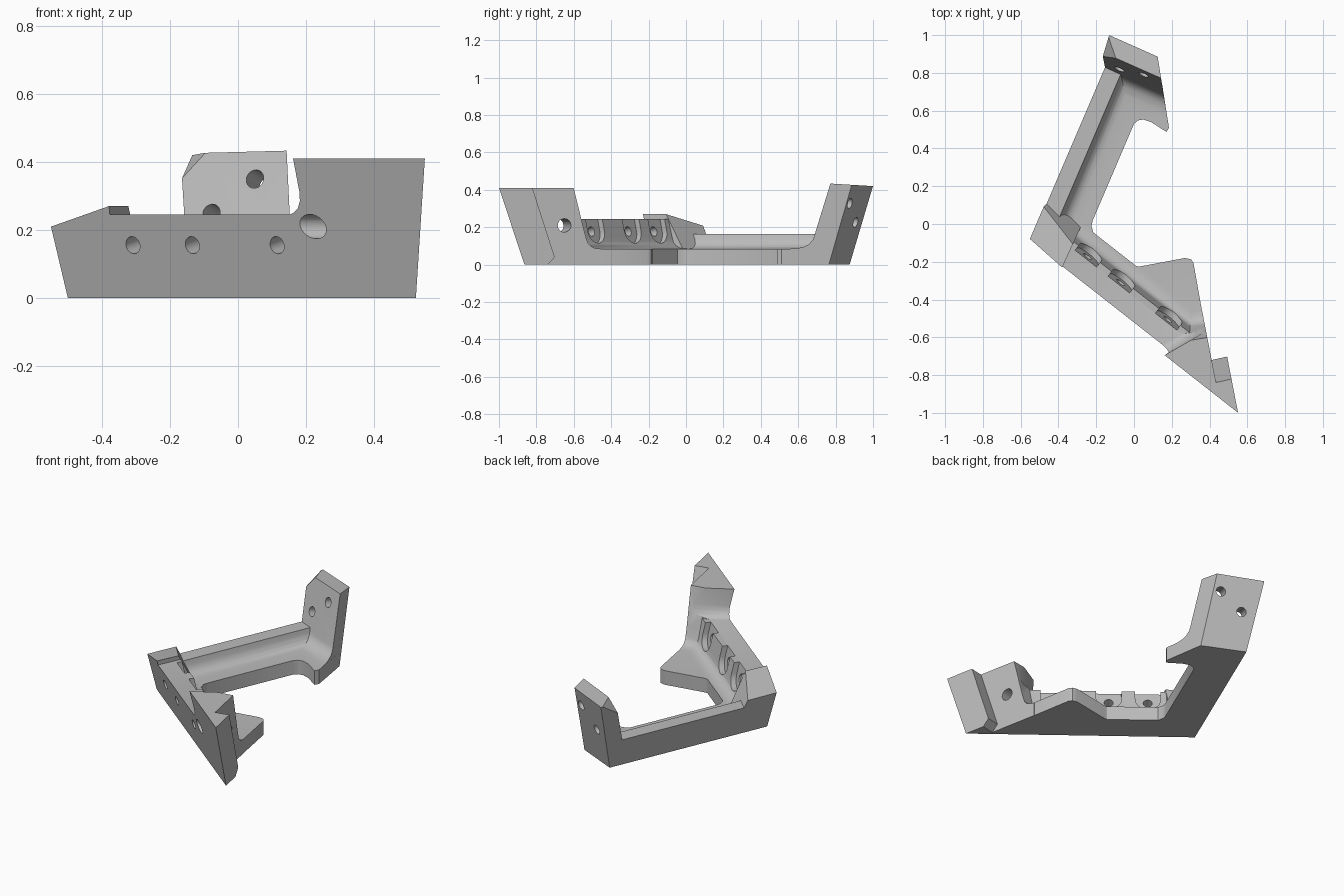
import bpy, bmesh, math
from mathutils import Vector

if "Cube" in bpy.data.objects:
    bpy.data.objects.remove(bpy.data.objects["Cube"])

grey = bpy.data.materials.new("plain grey")
grey.diffuse_color = (0.5, 0.5, 0.5, 1)
grey.use_nodes = True
grey.node_tree.nodes["Principled BSDF"].inputs["Base Color"].default_value = grey.diffuse_color

# Bounding planes: (nx, ny, nz, d), material kept where n.p <= d
FRONT = (-0.617, -0.787, -0.221, 0.356)
OUTER = (-0.919, 0.394, -0.18, 0.438)
END_A = (0.98, 0.19, 0, 0.266)
END_B = (0.411, 0.912, -0.243, 0.756)
SIDE_B = (0.988, 0.156, 0, 0.262)
BASE = (0, 0, -1, 0)


def top(z):
    return (0, 0, 1, z)


def to_object(name, bm):
    bmesh.ops.recalc_face_normals(bm, faces=bm.faces[:])
    if bm.calc_volume(signed=True) < 0:
        bmesh.ops.reverse_faces(bm, faces=bm.faces[:])
    me = bpy.data.meshes.new(name)
    bm.to_mesh(me)
    bm.free()
    me.materials.append(grey)
    ob = bpy.data.objects.new(name, me)
    bpy.context.collection.objects.link(ob)
    return ob


def trim(bm, planes):
    for nx, ny, nz, d in planes:
        n = Vector((nx, ny, nz))
        co = n * (d / n.length_squared)
        bmesh.ops.bisect_plane(bm, geom=bm.verts[:] + bm.edges[:] + bm.faces[:], dist=1e-6,
                               plane_co=co, plane_no=n.normalized(), clear_outer=True)
        rim = [e for e in bm.edges if e.is_boundary]
        if rim:
            bmesh.ops.holes_fill(bm, edges=rim, sides=0)


def extrude(points, shift):
    bm = bmesh.new()
    a = [bm.verts.new(p) for p in points]
    b = [bm.verts.new(Vector(p) + shift) for p in points]
    bm.faces.new(a[::-1])
    bm.faces.new(b)
    for i in range(len(a)):
        j = (i + 1) % len(a)
        bm.faces.new((a[i], a[j], b[j], b[i]))
    return bm


def block(name, planes):
    bm = bmesh.new()
    bmesh.ops.create_cube(bm, size=4)
    trim(bm, planes)
    return to_object(name, bm)


def rail(name, normal, profile, planes):
    """Profile of (distance along normal, height) run sideways, then trimmed."""
    n = Vector((*normal, 0)).normalized()
    side = Vector((-n.y, n.x, 0))
    bm = extrude([n * s + Vector((0, 0, z)) - side * 2 for s, z in profile], side * 4)
    trim(bm, planes)
    return to_object(name, bm)


def cutter(name, centre, axis, r, start, end, slot=0):
    """Round drill, or a U-shaped slot open upwards."""
    a = Vector(axis).normalized()
    u = Vector((-a.y, a.x, 0)).normalized()
    v = u.cross(a)
    if v.z < 0:
        v = -v
    arc = math.pi if slot else 2 * math.pi
    steps = 17 if slot else 24
    pts = [(r * math.cos(math.pi + arc * i / (16 if slot else 24)),
            r * math.sin(math.pi + arc * i / (16 if slot else 24))) for i in range(steps)]
    if slot:
        pts += [(r, slot), (-r, slot)]
    c = Vector(centre) + a * start
    return to_object(name, extrude([c + u * p + v * q for p, q in pts], a * (end - start)))


# Flat base web joining both arms
outline = [(.385, -.6), (.315, -.207), (.302, -.187), (.27, -.18), (.03, -.225), (0, -.222),
           (-.03, -.208), (-.19, -.075), (-.215, -.045), (-.225, -.01), (-.218, .02),
           (0, .53), (.02, .548), (.05, .553), (.09, .54), (.172, .487), (.185, .51),
           (.149, .74), (-.09, .865), (-.495, -.045), (.42, -.78)]
body = to_object("bracket_body", extrude([(x, y, 0) for x, y in outline], Vector((0, 0, .085))))

parts = []
# Front wall with a fillet down to the web
parts.append(rail("front_wall", (.617, .787),
    [(-.6, 0), (-.6, .245), (-.271, .245), (-.247, .14), (-.24, .118), (-.227, .102),
     (-.208, .091), (-.185, .086), (-.168, .085), (-.168, 0)],
    [FRONT, OUTER, END_A, (-.908, .419, 0, .26)]))

# Long side wall
parts.append(rail("side_wall", (-.919, .394),
    [(.6, 0), (.6, .165), (.377, .165), (.37, .135), (.358, .112), (.342, .097),
     (.322, .088), (.3, .085), (.3, 0)],
    [OUTER, FRONT, END_B, SIDE_B]))

# Sloped corner block where the walls meet
parts.append(block("corner_block", [FRONT, OUTER, BASE, (.908, -.419, 0, -.249),
    (-.251, .116, 1, .339), (.707, .707, .5, -.169)]))

# Tall block on the front wall, with its fillets
INNER_A = (-.17, .985, .25, -.555)
parts.append(rail("tall_block", (-.5, .866),
    [(-1.5, 0), (-1.5, .41), (-.683, .41), (-.681, .31), (-.676, .285), (-.664, .264),
     (-.645, .25), (-.62, .242), (-.62, 0)],
    [FRONT, END_A, INNER_A]))
parts.append(rail("tall_block_fillet", (-.17, .985),
    [(-1.2, 0), (-1.2, .2), (-.606, .2), (-.589, .14), (-.58, .115), (-.563, .098),
     (-.54, .088), (-.51, .085), (-.51, 0)],
    [FRONT, END_A]))

# Leaning tab on the end of the tall block
parts.append(block("end_tab", [FRONT, BASE, top(.41), (.98, .19, 0, .35), (-.98, -.19, 0, -.2),
    (-.217, .976, .327, -.779), (-.217, .976, -.95, -.83)]))

# Leaning upright at the far end, with its fillet
parts.append(block("rear_upright", [OUTER, END_B, SIDE_B, BASE, (0, .06, 1, .48),
    (-.411, -.912, .26, -.65), (-.75, -.22, .66, .161)]))
parts.append(rail("rear_upright_fillet", (.411, .912),
    [(.95, 0), (.95, .25), (.716, .25), (.692, .16), (.682, .13), (.664, .108),
     (.64, .094), (.61, .087), (.58, .085), (.58, 0)],
    [OUTER, END_B, SIDE_B]))

# Screw holes and seats
cuts = []
for x in (-.31, -.135, .115):
    c = (x, -.453 - .785 * x - .281 * .155, .155)
    axis = (.617, .787, .221)
    cuts.append(cutter("screw_hole", c, axis, .026, -.1, .3))
    cuts.append(cutter("screw_seat", c, axis, .072, .106, .25, slot=.16))
cuts.append(cutter("cross_hole", (.22, -.685, .21), (.98, .19, 0), .036, -.2, .4))
for x, y, z in ((-.08, .815, .25), (.05, .79, .35)):
    cuts.append(cutter("upright_hole", (x, y, z), (.411, .912, -.243), .028, -.12, .3))


def volume(me):
    bm = bmesh.new()
    bm.from_mesh(me)
    v = bm.calc_volume(signed=True)
    bm.free()
    return v


def combine(tool, op):
    """Boolean with a volume check, trying the second solver if the first fails."""
    before, size = volume(body.data), volume(tool.data)
    low, high = (before, before + size) if op == 'UNION' else (before - size, before)
    for solver in ('MANIFOLD', 'EXACT'):
        m = body.modifiers.new(op, 'BOOLEAN')
        m.operation, m.solver, m.object = op, solver, tool
        dg = bpy.context.evaluated_depsgraph_get()
        dg.update()
        me = bpy.data.meshes.new_from_object(body.evaluated_get(dg))
        body.modifiers.remove(m)
        if low - 1e-4 < volume(me) < high + 1e-4 and len(me.polygons) > 5:
            body.data = me
            bpy.data.objects.remove(tool, do_unlink=True)
            return
    # keep an unmerged solid as its own part, hide an unused cutter
    tool.hide_render = tool.hide_viewport = op == 'DIFFERENCE'


for p in parts:
    combine(p, 'UNION')
for c in cuts:
    combine(c, 'DIFFERENCE')

bpy.ops.object.select_all(action='DESELECT')
body.select_set(True)
bpy.context.view_layer.objects.active = body
bpy.ops.object.shade_smooth_by_angle(angle=math.radians(32))
